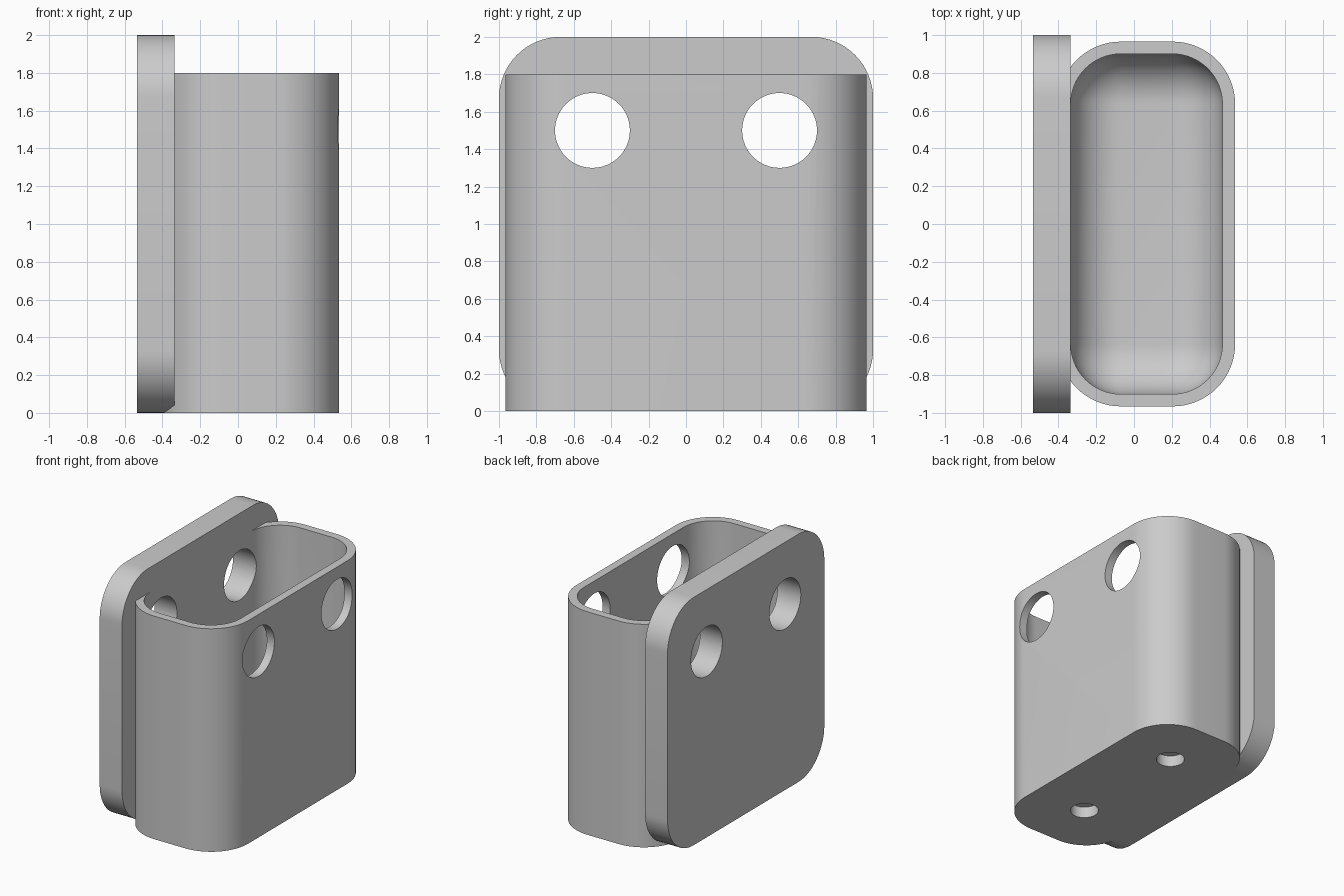
import bpy, bmesh, math
from mathutils import Matrix

old = bpy.data.objects.get("Cube")
if old:
    bpy.data.objects.remove(old, do_unlink=True)

grey = bpy.data.materials.new("light grey")
grey.use_nodes = True
colour = (0.6, 0.6, 0.6, 1)
grey.diffuse_color = colour
grey.node_tree.nodes["Principled BSDF"].inputs["Base Color"].default_value = colour


def finish(name, bm):
    bmesh.ops.recalc_face_normals(bm, faces=bm.faces[:])
    mesh = bpy.data.meshes.new(name)
    bm.to_mesh(mesh)
    bm.free()
    mesh.materials.append(grey)
    obj = bpy.data.objects.new(name, mesh)
    bpy.context.collection.objects.link(obj)
    return obj


def rounded_box(name, low, high, radius, pick):
    """Box between two corners, with the edges chosen by pick rounded."""
    bm = bmesh.new()
    bmesh.ops.create_cube(bm, size=1)
    for v in bm.verts:
        v.co = [h if c > 0 else l for c, l, h in zip(v.co, low, high)]
    edges = [e for e in bm.edges if pick(e)]
    bmesh.ops.bevel(bm, geom=edges, offset=radius, segments=16,
                    profile=0.5, affect='EDGES', clamp_overlap=False)
    return finish(name, bm)


def cylinder(name, centre, radius, depth, turn):
    bm = bmesh.new()
    place = Matrix.Translation(centre) @ Matrix.Rotation(turn, 4, 'Y')
    bmesh.ops.create_cone(bm, cap_ends=True, segments=64, radius1=radius,
                          radius2=radius, depth=depth, matrix=place)
    return finish(name, bm)


def combine(obj, other, operation):
    mod = obj.modifiers.new(other.name, 'BOOLEAN')
    mod.operation = operation
    mod.solver = 'EXACT'
    mod.object = other
    bpy.context.view_layer.objects.active = obj
    bpy.ops.object.modifier_apply(modifier=mod.name)
    bpy.data.objects.remove(other, do_unlink=True)


def along(edge, axis):
    a, b = edge.verts
    return abs(a.co[axis] - b.co[axis]) > 0.01


def below_rim(edge):
    return along(edge, 2) or max(v.co.z for v in edge.verts) < 1


# Cup with a rounded hollow, joined to the mounting plate
holder = rounded_box("wall_holder", (-0.4, -0.965, 0), (0.535, 0.965, 1.8),
                     0.33, lambda e: along(e, 2))
hollow = rounded_box("hollow_cutter", (-0.335, -0.9, 0.13), (0.468, 0.9, 2.4),
                     0.265, below_rim)
combine(holder, hollow, 'DIFFERENCE')
plate = rounded_box("back_plate", (-0.535, -1, 0), (-0.335, 1, 2),
                    0.33, lambda e: along(e, 0))
combine(holder, plate, 'UNION')

# Large holes through front wall and plate, shallow sockets under the base
for side in (-0.5, 0.5):
    combine(holder, cylinder("wall_hole", (0, side, 1.5), 0.2, 2, math.pi / 2),
            'DIFFERENCE')
    combine(holder, cylinder("base_socket", (0.065, side, 0), 0.105, 0.18, 0),
            'DIFFERENCE')

bpy.ops.object.select_all(action='DESELECT')
holder.select_set(True)
bpy.context.view_layer.objects.active = holder
bpy.ops.object.shade_smooth_by_angle(angle=math.radians(30))
